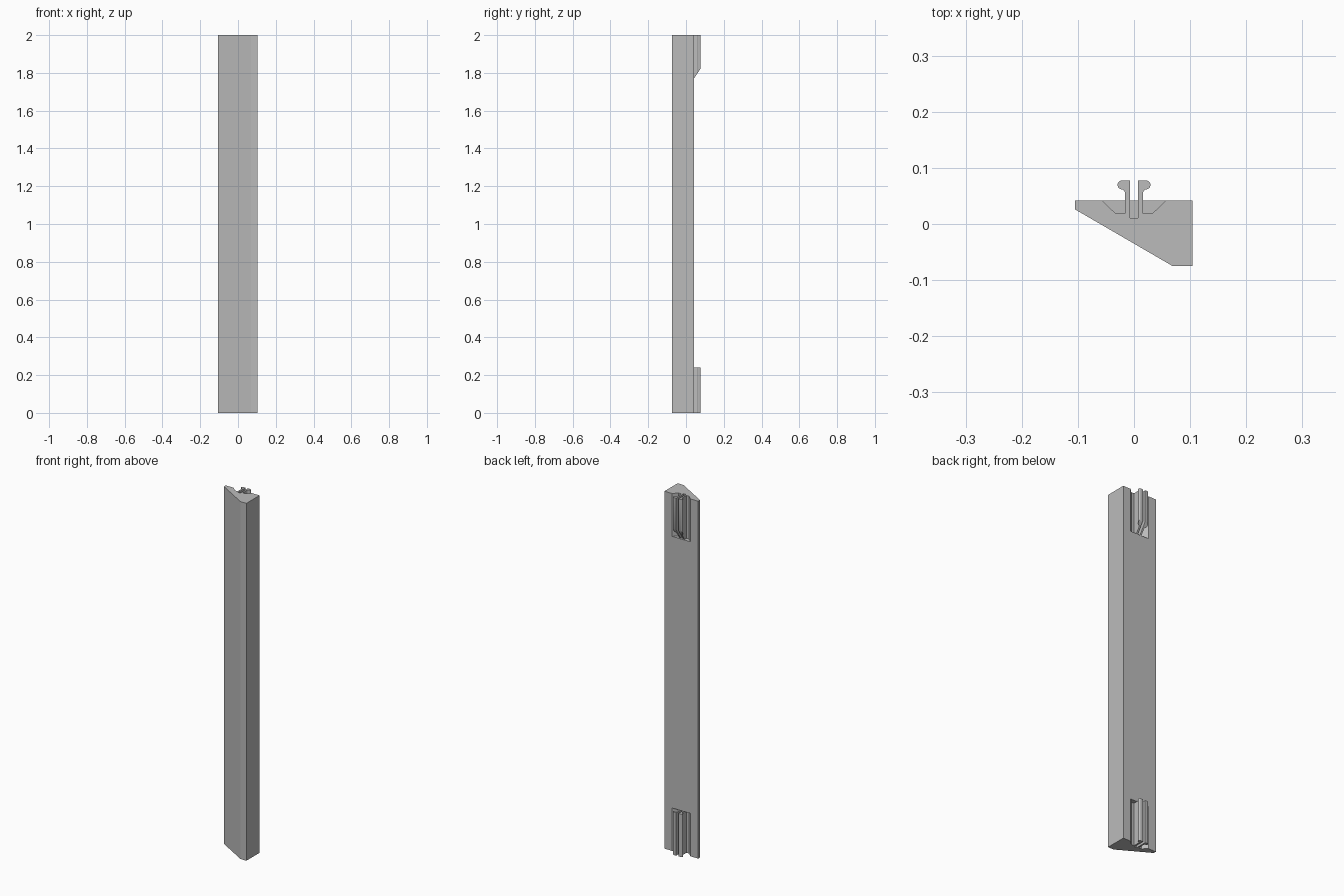
import bpy
import bmesh
import math

cube = bpy.data.objects.get("Cube")
if cube:
    bpy.data.objects.remove(cube, do_unlink=True)

grey = bpy.data.materials.new("plain grey")
grey.use_nodes = True
colour = (0.5, 0.5, 0.5, 1)
grey.diffuse_color = colour
grey.node_tree.nodes["Principled BSDF"].inputs["Base Color"].default_value = colour

HEIGHT, BACK, FLOOR = 2.0, 0.042, 0.019
POCKET = 0.24


def prism(name, profile, z0, z1, slant=0.0):
    """Extrude an xy profile in z; slant raises the lower end with y."""
    bm = bmesh.new()
    low = [bm.verts.new((x, y, z0 + slant * (y - BACK))) for x, y in profile]
    high = [bm.verts.new((x, y, z1)) for x, y in profile]
    bm.faces.new(low[::-1])
    bm.faces.new(high)
    n = len(profile)
    for i in range(n):
        j = (i + 1) % n
        bm.faces.new((low[i], low[j], high[j], high[i]))
    bmesh.ops.recalc_face_normals(bm, faces=bm.faces)
    mesh = bpy.data.meshes.new(name)
    bm.to_mesh(mesh)
    bm.free()
    obj = bpy.data.objects.new(name, mesh)
    bpy.context.collection.objects.link(obj)
    mesh.materials.append(grey)
    return obj


def arc(cx, cy, r, start, end, steps=8):
    angles = [math.radians(start + (end - start) * i / steps) for i in range(steps + 1)]
    return [(cx + r * math.cos(a), cy + r * math.sin(a)) for a in angles]


# Wedge-shaped bar
bar = prism("bar", [(-0.105, 0.026), (0.068, -0.0745), (0.104, -0.0745),
                    (0.104, BACK), (-0.105, BACK)], 0, HEIGHT)

# Recesses in the back at both ends: dovetail pocket with a deeper centre slot
half = [(0.007, 0.0105), (0.007, FLOOR), (0.033, FLOOR), (0.057, BACK), (0.057, 0.1)]
pocket = half + [(-x, y) for x, y in reversed(half)]
for end, z0, z1 in (("lower", -0.1, POCKET), ("upper", HEIGHT - POCKET, HEIGHT + 0.1)):
    cutter = prism(end + "_pocket_cutter", pocket, z0, z1)
    cut = bar.modifiers.new(end + " pocket", "BOOLEAN")
    cut.operation = "DIFFERENCE"
    cut.solver = "EXACT"
    cut.object = cutter
    cutter.hide_render = True
    cutter.hide_set(True)

# Bake the cuts and drop the cutters
bpy.context.view_layer.update()
baked = bpy.data.meshes.new_from_object(bar.evaluated_get(bpy.context.evaluated_depsgraph_get()))
cutters = [m.object for m in bar.modifiers]
bar.modifiers.clear()
bar.data = baked
for cutter in cutters:
    bpy.data.objects.remove(cutter, do_unlink=True)

# Paired snap clips with rounded, outward-hooked heads
clip = [(0.007, FLOOR), (0.016, FLOOR)]
clip += arc(0.0235, 0.0545, 0.0075, 180, 90, 5)
clip += arc(0.0218, 0.0698, 0.0077, -70, 90)
clip += [(0.007, 0.0775)]
for side, sign in (("left", 1), ("right", -1)):
    profile = [(sign * x, y) for x, y in clip]
    for end, z0, z1, slant in (("lower", 0, POCKET, 0), ("upper", 1.77, HEIGHT, 1.5)):
        obj = prism(f"{end}_{side}_clip", profile, z0, z1, slant)
        bpy.ops.object.select_all(action="DESELECT")
        obj.select_set(True)
        bpy.context.view_layer.objects.active = obj
        bpy.ops.object.shade_smooth_by_angle(angle=math.radians(35))
